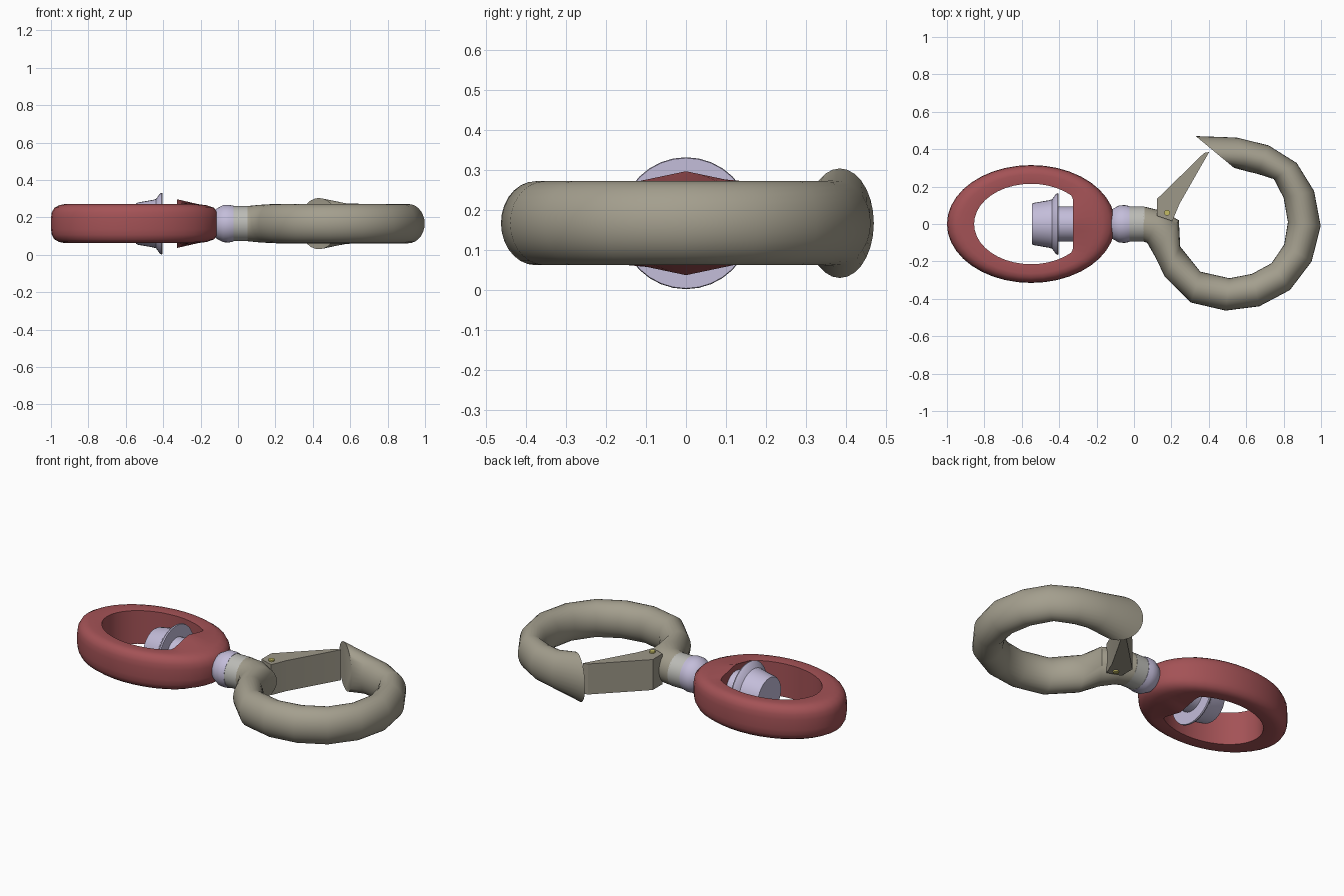
import bpy, bmesh, math
from mathutils import Vector

if "Cube" in bpy.data.objects:
    bpy.data.objects.remove(bpy.data.objects["Cube"])

ZC = 0.167  # height of the common centre plane


def material(name, rgb):
    m = bpy.data.materials.new(name)
    m.diffuse_color = (*rgb, 1)
    m.use_nodes = True
    m.node_tree.nodes["Principled BSDF"].inputs["Base Color"].default_value = m.diffuse_color
    return m


RED = material("dull red", (0.37, 0.085, 0.093))
LAVENDER = material("pale lavender", (0.55, 0.51, 0.70))
SILVER = material("light grey", (0.50, 0.50, 0.47))
OLIVE = material("warm grey", (0.37, 0.345, 0.27))
LATCH = material("latch grey", (0.34, 0.315, 0.25))
BRASS = material("brass yellow", (0.55, 0.50, 0.13))


def loft(name, rings, mat, closed=False, angle=35):
    """Skin a list of equal-length vertex loops."""
    bm = bmesh.new()
    loops = [[bm.verts.new(p) for p in r] for r in rings]
    n = len(loops[0])
    pairs = list(zip(loops, loops[1:])) + ([(loops[-1], loops[0])] if closed else [])
    for a, b in pairs:
        for i in range(n):
            j = (i + 1) % n
            bm.faces.new((a[i], a[j], b[j], b[i]))
    if not closed:
        bm.faces.new(loops[0])
        bm.faces.new(loops[-1])
    bmesh.ops.recalc_face_normals(bm, faces=bm.faces)
    me = bpy.data.meshes.new(name)
    bm.to_mesh(me)
    bm.free()
    me.materials.append(mat)
    ob = bpy.data.objects.new(name, me)
    bpy.context.collection.objects.link(ob)
    bpy.ops.object.select_all(action='DESELECT')
    ob.select_set(True)
    bpy.context.view_layer.objects.active = ob
    bpy.ops.object.shade_smooth_by_angle(angle=math.radians(angle))
    return ob


def circle(n):
    return [(math.cos(2 * math.pi * i / n), math.sin(2 * math.pi * i / n)) for i in range(n)]


def revolve_x(name, profile, mat, n=32):
    """Turn an (x, radius) profile about the long axis."""
    return loft(name, [[(x, r * c, ZC + r * s) for c, s in circle(n)] for x, r in profile], mat)


# Oval ring with a flat, slightly raised boss on the inner right side
half = [(0, 0.098), (0.5, 0.104), (0.7, 0.098), (0.87, 0.085), (0.97, 0.06), (1.0, 0.03)]
section = half + [(t, -z) for t, z in reversed(half)]
rings = []
for c, s in circle(40):
    outer = Vector((-0.55 + 0.45 * c, 0.315 * s))
    inner = Vector((-0.55 + 0.305 * c, 0.215 * s))
    boss = 0
    if inner.x > -0.325:
        inner.x = -0.325
        boss = 0.032 * max(0, 1 - abs(inner.y) / 0.152)
    loop = []
    for t, z in section:
        p = inner.lerp(outer, t)
        z += math.copysign(boss, z) if t == 0 else 0
        loop.append((p.x, p.y, ZC + z))
    rings.append(loop)
loft("oval_ring", rings, RED, closed=True)

# Swivel bolt: flared head inside the ring, shaft, and outer bulge
revolve_x("bolt_head", [(-0.545, 0.108), (-0.535, 0.113), (-0.455, 0.127), (-0.438, 0.132),
                        (-0.418, 0.16), (-0.41, 0.165), (-0.403, 0.163), (-0.403, 0.09)], LAVENDER)
revolve_x("bolt_shaft", [(-0.41, 0.093), (-0.30, 0.093)], LAVENDER)
revolve_x("swivel_bulge", [(-0.13, 0.06), (-0.115, 0.08), (-0.08, 0.099), (-0.05, 0.101),
                           (-0.025, 0.096)], LAVENDER)
revolve_x("collar", [(-0.028, 0.094), (0.055, 0.094)], SILVER)

# Hook: each row is outer x, y, inner x, y, half height
rows = [
    (.05, -.094, .05, .094, .094), (.07, -.10, .15, .07, .100),
    (.11, -.17, .24, .02, .104), (.166, -.283, .247, -.12, .105),
    (.305, -.42, .355, -.255, .105), (.49, -.463, .51, -.29, .105),
    (.67, -.44, .63, -.267, .105), (.834, -.353, .735, -.21, .105),
    (.95, -.20, .803, -.11, .105), (.998, -.01, .823, .01, .105),
    (.963, .176, .80, .14, .105), (.87, .326, .748, .24, .105),
    (.72, .42, .66, .268, .105), (.55, .462, .61, .28, .108),
    (.33, .47, .535, .30, .137),
]
rings = []
for ox, oy, ix, iy, h in rows:
    o, i = Vector((ox, oy)), Vector((ix, iy))
    mid, arm = (o + i) / 2, (o - i) / 2
    rings.append([(*(mid + arm * c), ZC + h * s) for c, s in circle(28)])
loft("hook", rings, OLIVE, angle=45)

# Wedge-shaped gate latch
outline = [(.123, .134), (.123, .043), (.205, .016), (.243, .107), (.402, .385), (.375, .38)]
loft("gate_latch", [[(x, y, ZC + z) for x, y in outline] for z in (-0.09, 0.09)], LATCH, angle=20)

# Pivot pin through the latch
loft("pivot_pin", [[(.177 + .016 * c, .06 + .016 * s, ZC + z) for c, s in circle(12)]
                   for z in (-0.099, 0.099)], BRASS)
